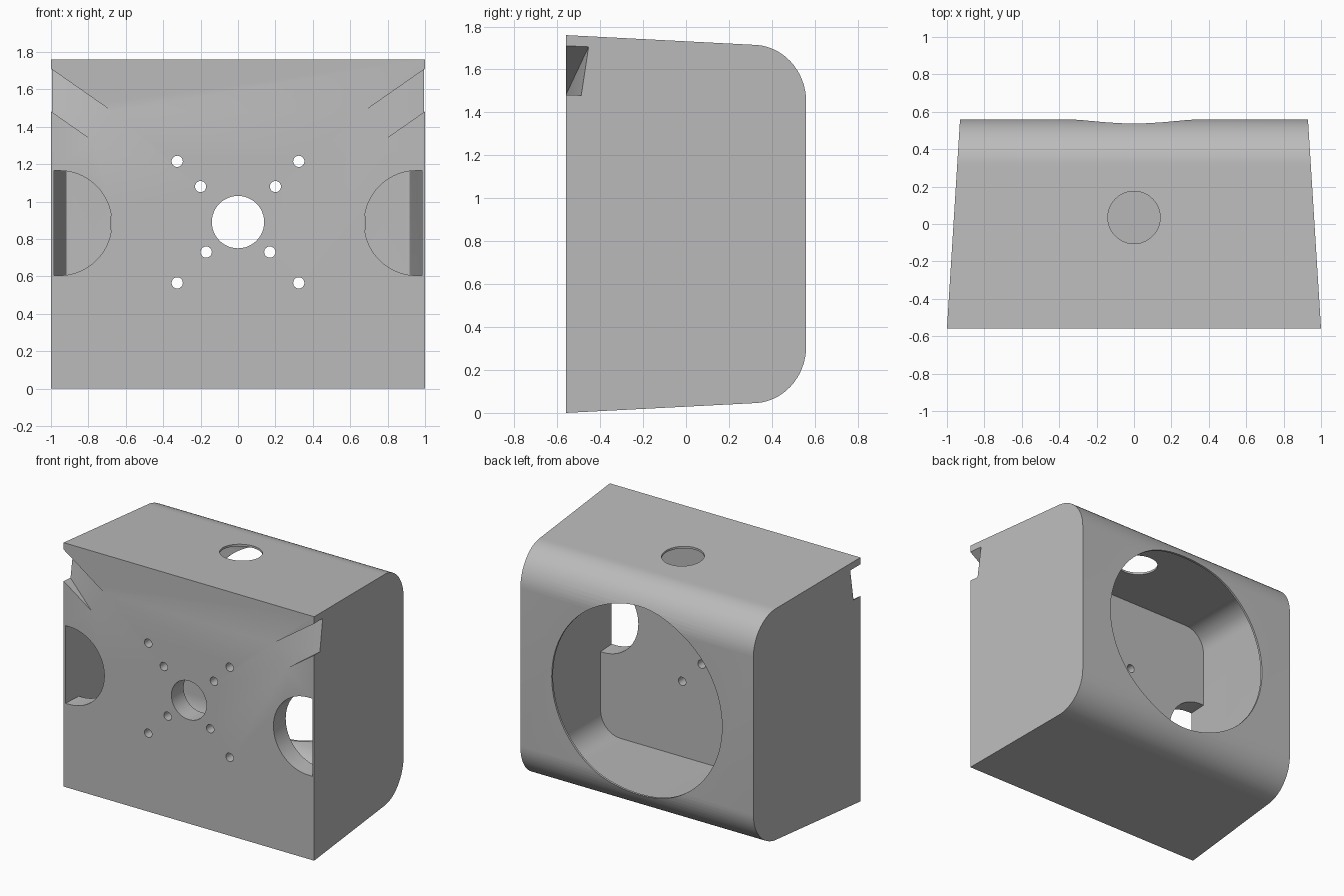
import bpy, bmesh
from math import sin, cos, pi, radians
from mathutils import Vector

if "Cube" in bpy.data.objects:
    bpy.data.objects.remove(bpy.data.objects["Cube"], do_unlink=True)

MID, FRONT, WALL = 0.88, -0.56, 0.015


def half_width(y):
    return 1 - 0.0625 * (y - FRONT)


def profile(inset, start, start_half):
    """Half of the side outline: (y, half height), with a rounded rear edge."""
    pts = [(start, start_half - inset)]
    for i in range(17):
        a = pi / 2 * i / 16
        pts.append((0.31 + (0.25 - inset) * sin(a), 0.57 + (0.265 - inset) * cos(a)))
    return pts


def loft(name, rings):
    """Closed solid through rings of equal point count."""
    bm = bmesh.new()
    loops = [[bm.verts.new(p) for p in ring] for ring in rings]
    n = len(loops[0])
    for a, b in zip(loops, loops[1:]):
        for i in range(n):
            j = (i + 1) % n
            bm.faces.new((a[i], a[j], b[j], b[i]))
    bm.faces.new(loops[0][::-1])
    bm.faces.new(loops[-1])
    bmesh.ops.recalc_face_normals(bm, faces=bm.faces)
    mesh = bpy.data.meshes.new(name)
    bm.to_mesh(mesh)
    bm.free()
    obj = bpy.data.objects.new(name, mesh)
    bpy.context.collection.objects.link(obj)
    return obj


def cut(tool):
    """Subtract a cutter from the housing and discard it."""
    tool.hide_render = True
    mod = housing.modifiers.new("cut", "BOOLEAN")
    mod.operation, mod.solver, mod.object = "DIFFERENCE", "EXACT", tool
    bpy.context.view_layer.objects.active = housing
    bpy.ops.object.modifier_apply(modifier=mod.name)
    bpy.data.objects.remove(tool, do_unlink=True)


def circle(x, z, r, n):
    return [(x + r * cos(2 * pi * i / n), z + r * sin(2 * pi * i / n)) for i in range(n)]


def bore(name, x, z, r, y0, y1, n=24):
    """Round cutter running front to back."""
    cut(loft(name, [[(px, y, pz) for px, pz in circle(x, z, r, n)] for y in (y0, y1)]))


# Tapered outer housing
half = profile(0, FRONT, 0.88)
outline = [(y, MID + h) for y, h in half] + [(y, MID - h) for y, h in half[::-1]]
housing = loft("housing", [[(s * half_width(y), y, z) for y, z in outline] for s in (-1, 1)])

# Thin-walled cavity with rounded lengthwise edges
rings = []
for y, h in profile(WALL, -0.42, 0.873):
    w, r, ring = half_width(y) - WALL, 0.16, []
    for q, (sx, sz) in enumerate([(1, 1), (-1, 1), (-1, -1), (1, -1)]):
        for i in range(9):
            a = pi / 2 * (q + i / 8)
            ring.append((sx * (w - r) + r * cos(a), y, MID + sz * (h - r) + r * sin(a)))
    rings.append(ring)
cut(loft("cavity", rings))

# Large rear opening, centre bore and top opening
bore("rear_opening", 0, MID, 0.68, 0.15, 0.8, 96)
bore("centre_bore", 0, 0.89, 0.14, -0.8, -0.2, 48)
cut(loft("top_opening", [[(x, y, z) for x, y in circle(0, 0.035, 0.14, 48)] for z in (1.4, 2)]))

for side in (-1, 1):
    # Screw holes
    for x, z in [(0.325, 1.215), (0.325, 0.565), (0.2, 1.08), (0.17, 0.73)]:
        bore("screw_hole", side * x, z, 0.03, -0.8, -0.2)

    # Round openings at the side edges, stopped by the side wall
    arc = [(0.955 + 0.28 * cos(a), 0.885 + 0.28 * sin(a))
           for a in (pi / 2 + pi * i / 40 for i in range(41))]
    rings = []
    for y in (-0.7, -0.38):
        edge = half_width(y) - WALL
        shape = arc + [(edge, 0.605), (edge, 1.165)]
        rings.append([(side * x, y, z) for x, z in shape])
    cut(loft("side_opening", rings))

    # Sloping channels running out to the upper corners
    along = Vector((0.82, 0, 0.572))
    across = Vector((0.572, 0, -0.82))
    start = Vector((0.67, 0, 1.48))
    ramp = [(-0.1, -0.587), (0.7, -0.371), (0.7, -0.7), (-0.1, -0.7)]
    rings = []
    for offset in (0, 0.187):
        pts = [start + along * u + across * offset + Vector((0, y, 0)) for u, y in ramp]
        rings.append([(side * p.x, p.y, p.z) for p in pts])
    cut(loft("corner_channel", rings))

# Plain grey finish
grey = bpy.data.materials.new("plain_grey")
grey.use_nodes = True
colour = (0.5, 0.5, 0.5, 1)
grey.diffuse_color = colour
grey.node_tree.nodes["Principled BSDF"].inputs["Base Color"].default_value = colour
housing.data.materials.clear()
housing.data.materials.append(grey)

bpy.ops.object.select_all(action="DESELECT")
housing.select_set(True)
bpy.context.view_layer.objects.active = housing
bpy.ops.object.shade_smooth_by_angle(angle=radians(25))
